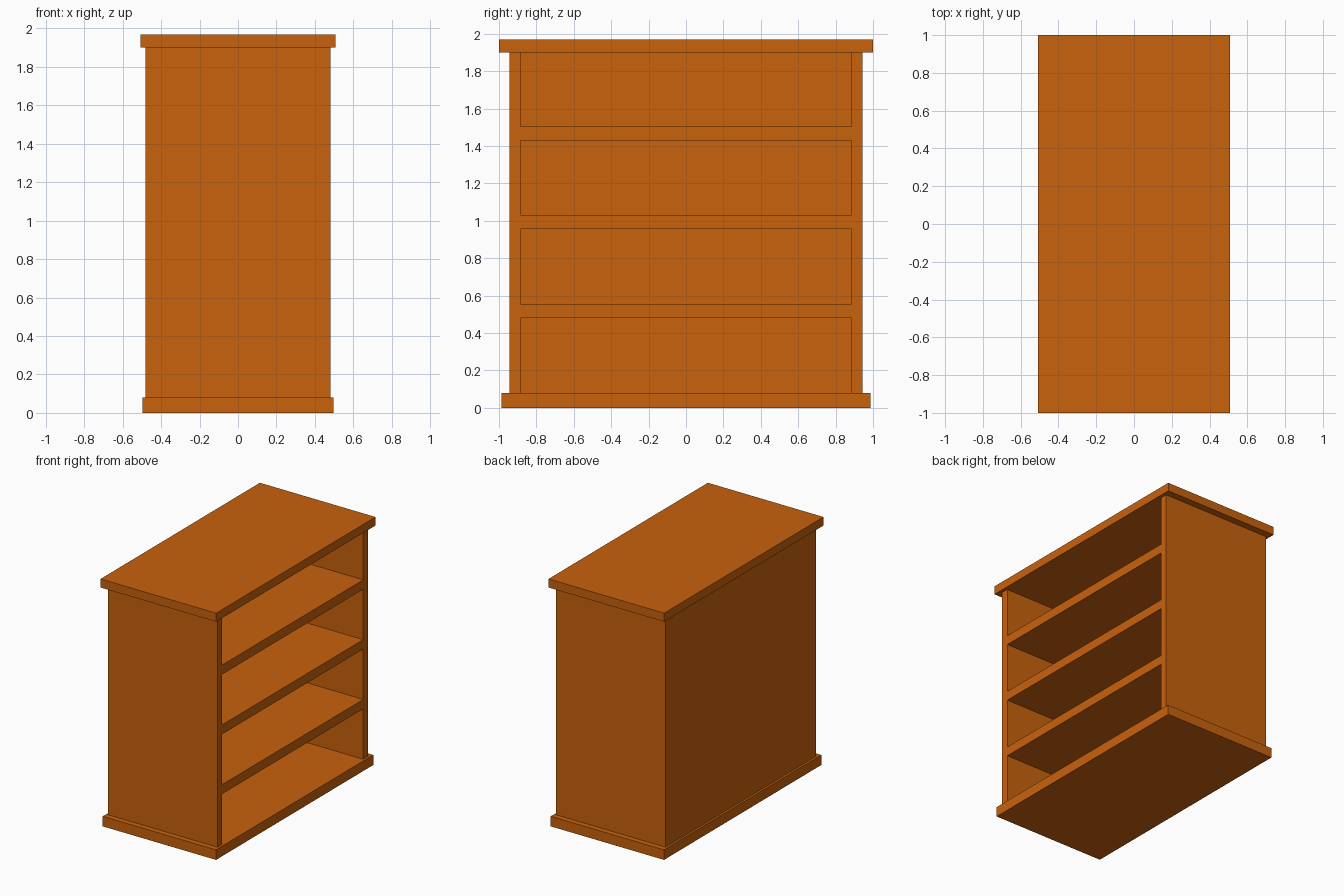
import bpy

if "Cube" in bpy.data.objects:
    bpy.data.objects.remove(bpy.data.objects["Cube"])

wood = bpy.data.materials.new("warm_orange_wood")
wood.diffuse_color = (0.578, 0.122, 0.004, 1)
wood.use_nodes = True
wood.node_tree.nodes["Principled BSDF"].inputs["Base Color"].default_value = wood.diffuse_color


def box(name, x0, x1, y0, y1, z0, z1):
    """Axis-aligned box given by its limits."""
    bpy.ops.mesh.primitive_cube_add(
        size=1, location=((x0 + x1) / 2, (y0 + y1) / 2, (z0 + z1) / 2))
    ob = bpy.context.object
    ob.name = name
    ob.scale = (x1 - x0, y1 - y0, z1 - z0)
    bpy.ops.object.transform_apply(location=False, rotation=False, scale=True)
    ob.data.materials.append(wood)
    return ob


# Base plinth and overhanging top slab
box("base_plinth", -0.498, 0.498, -0.987, 0.987, 0, 0.08)
box("top_slab", -0.508, 0.508, -1, 1, 1.90, 1.968)

# Carcass: sides, back and shelves left over once the compartments are cut out
carcass = box("shelf_carcass", -0.481, 0.481, -0.944, 0.944, 0.08, 1.90)

# Four open compartments, facing +x; the outer two run out through the ends
compartments = [(0.0, 0.48), (0.555, 0.955), (1.03, 1.43), (1.505, 2.0)]
for i, (z0, z1) in enumerate(compartments):
    cutter = box(f"compartment_cutter_{i + 1}", -0.42, 0.6, -0.885, 0.885, z0, z1)
    cutter.hide_render = True
    cutter.hide_set(True)
    mod = carcass.modifiers.new(f"compartment_{i + 1}", 'BOOLEAN')
    mod.operation = 'DIFFERENCE'
    mod.solver = 'EXACT'
    mod.object = cutter
